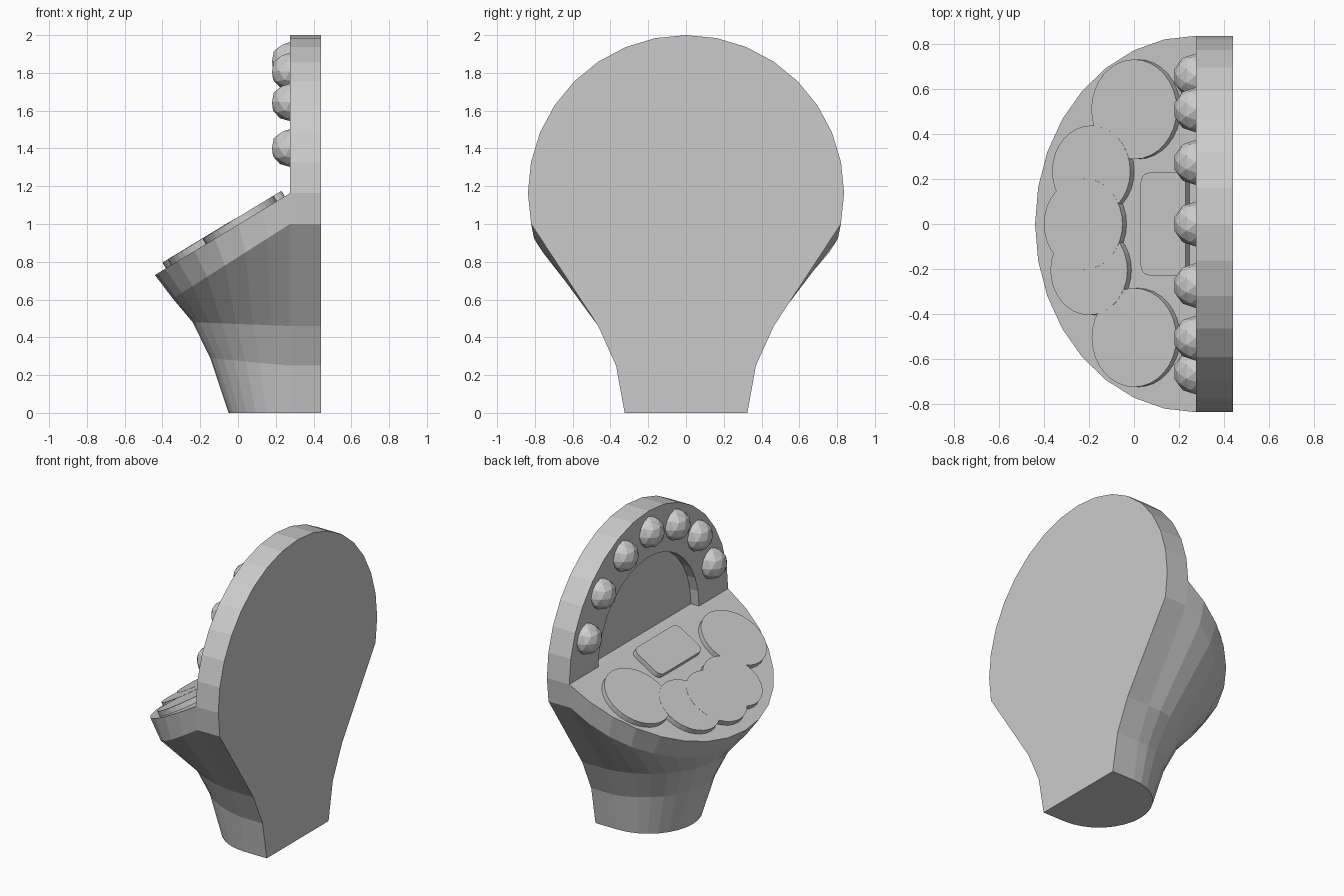
import bpy, bmesh, math
from mathutils import Matrix, Vector

if "Cube" in bpy.data.objects:
    bpy.data.objects.remove(bpy.data.objects["Cube"])

XB, XF = 0.44, 0.275      # back plane and front face of the upright panel
ZC, R = 1.163, 0.837      # centre and radius of the round panel


def finish(name, bm):
    bmesh.ops.recalc_face_normals(bm, faces=bm.faces[:])
    me = bpy.data.meshes.new(name)
    bm.to_mesh(me)
    bm.free()
    ob = bpy.data.objects.new(name, me)
    bpy.context.collection.objects.link(ob)
    return ob


def prism(name, pts, offset, matrix=Matrix()):
    """Extrude a closed outline by an offset, then place it."""
    bm = bmesh.new()
    a = [bm.verts.new(p) for p in pts]
    b = [bm.verts.new(Vector(p) + Vector(offset)) for p in pts]
    bm.faces.new(a)
    bm.faces.new(b)
    n = len(pts)
    for i in range(n):
        bm.faces.new((a[i], a[(i + 1) % n], b[(i + 1) % n], b[i]))
    bm.transform(matrix)
    return finish(name, bm)


def arc(x, r, n=16):
    return [(x, r * math.cos(math.pi * i / n), ZC + r * math.sin(math.pi * i / n))
            for i in range(n + 1)]


# Pedestal: lofted D-shaped rings (half width, front x, back z, front z)
rings = [(0.325, -0.05, 0, 0), (0.37, -0.147, 0.25, 0.29),
         (0.465, -0.24, 0.46, 0.48), (0.82, -0.345, 1.0, 0.605), (R, -0.44, ZC, 0.73)]
bm = bmesh.new()
loft = []
for w, xf, zb, zf in rings:
    row = [bm.verts.new((XB, -w, zb))]
    for i in range(17):
        a = math.pi * (i / 16 - 0.5)
        c = math.cos(a)
        row.append(bm.verts.new((XF + (xf - XF) * c, w * math.sin(a), zb + (zf - zb) * c)))
    row.append(bm.verts.new((XB, w, zb)))
    loft.append(row)
for lo, hi in zip(loft, loft[1:]):
    for i in range(len(lo)):
        j = (i + 1) % len(lo)
        bm.faces.new((lo[i], lo[j], hi[j], hi[i]))
bm.faces.new(loft[0])
top = loft[-1]
bm.faces.new(top[1:-1])
bm.faces.new((top[0], top[1], top[-2], top[-1]))
finish("pedestal", bm)

# Round upright panel: solid back layer and raised arch around a recess
xm = XF + 0.06
prism("back_panel", arc(xm, R), (XB - xm, 0, 0))
prism("arch_frame", arc(XF, R) + arc(XF, 0.53)[::-1], (xm - XF, 0, 0))

# Row of bulbs around the arch
for i, deg in enumerate((20, 43.5, 67, 90, 113, 136.5, 160)):
    a = math.radians(deg)
    bm = bmesh.new()
    bmesh.ops.create_icosphere(bm, subdivisions=2, radius=0.1, matrix=Matrix.Translation(
        (XF, 0.7 * math.cos(a), ZC + 0.7 * math.sin(a))))
    finish(f"bulb_{i + 1}", bm)

# Raised pads lying on the sloped table
tilt = math.atan2(ZC - 0.73, XF + 0.44)
H = 0.034


def on_table(x, y):
    xx = x + H * math.sin(tilt)
    z = ZC + (xx - XF) * math.tan(tilt)
    return Matrix.Translation((xx, y, z)) @ Matrix.Rotation(-tilt, 4, 'Y')


discs = [(0.0, 0.51, 0.222, 0), (0.0, -0.505, 0.22, 0), (-0.19, 0.235, 0.203, 0.001),
         (-0.2, -0.205, 0.2, 0.001), (-0.225, 0.0, 0.204, 0.002)]
for i, (x, y, r, lift) in enumerate(discs):
    pts = [(r * math.cos(math.tau * k / 32), r * math.sin(math.tau * k / 32), -0.005)
           for k in range(32)]
    prism(f"round_pad_{i + 1}", pts, (0, 0, H + 0.005 + lift), on_table(x, y))

# Rounded rectangular pad by the recess
pts = []
for q, (sx, sy) in enumerate(((1, 1), (-1, 1), (-1, -1), (1, -1))):
    for k in range(5):
        a = math.pi / 2 * (q + k / 4)
        pts.append((sx * 0.075 + 0.042 * math.cos(a), sy * 0.186 + 0.042 * math.sin(a), -0.005))
prism("centre_pad", pts, (0, 0, H + 0.005), on_table(0.13, 0))
